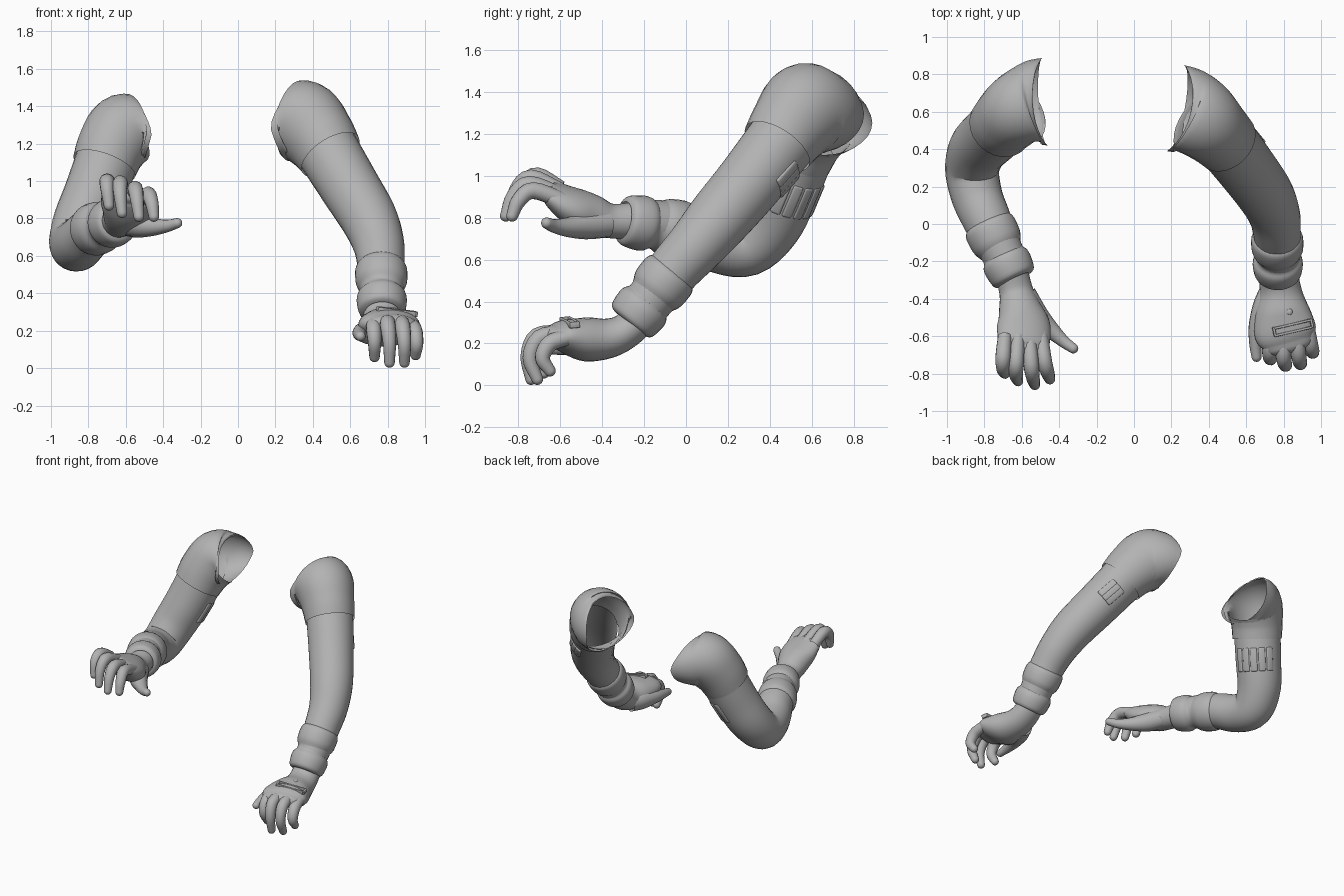
import bpy, bmesh, math
from mathutils import Vector, Matrix

if "Cube" in bpy.data.objects:
    bpy.data.objects.remove(bpy.data.objects["Cube"])

grey = bpy.data.materials.new("plain grey")
grey.diffuse_color = (0.45, 0.45, 0.45, 1)
grey.use_nodes = True
grey.node_tree.nodes["Principled BSDF"].inputs["Base Color"].default_value = grey.diffuse_color


def finish(name, bm, angle=50):
    bmesh.ops.recalc_face_normals(bm, faces=bm.faces)
    me = bpy.data.meshes.new(name)
    bm.to_mesh(me)
    bm.free()
    me.materials.append(grey)
    ob = bpy.data.objects.new(name, me)
    bpy.context.collection.objects.link(ob)
    bpy.ops.object.select_all(action='DESELECT')
    ob.select_set(True)
    bpy.context.view_layer.objects.active = ob
    bpy.ops.object.shade_smooth_by_angle(angle=math.radians(angle))
    return ob


def smooth_path(rows, steps):
    """Catmull-Rom through rows of (x, y, z, half width, half depth)."""
    rows = [Vector(r if len(r) == 5 else (*r, r[3])) for r in rows]
    pts = [rows[0] * 2 - rows[1]] + rows + [rows[-1] * 2 - rows[-2]]
    out = []
    for i in range(1, len(pts) - 2):
        a, b, c, d = pts[i - 1:i + 3]
        for k in range(steps):
            t = k / steps
            out.append((b * 2 + (c - a) * t + (a * 2 - b * 5 + c * 4 - d) * t * t
                        + (b * 3 - a - c * 3 + d) * t ** 3) / 2)
    return out + [rows[-1]]


def tube(name, rows, ref, steps=5, sides=28, dome=False, notch=0.0):
    """Sweep an oval along a path; dome rounds the far end, notch cuts back the top of the near rim."""
    path = smooth_path(rows, steps)
    bm = bmesh.new()
    side = Vector(ref)
    rings = []

    def ring(c, a, b, u, v, t, cut=0.0):
        vs = []
        for k in range(sides):
            q = math.tau * k / sides
            d = u * (a * math.cos(q)) + v * (b * math.sin(q))
            vs.append(bm.verts.new(c + d + t * (cut * max(0, d.z / b) ** 1.3)))
        rings.append(vs)

    for i, p in enumerate(path):
        c = Vector(p[:3])
        t = (Vector(path[min(i + 1, len(path) - 1)][:3])
             - Vector(path[max(i - 1, 0)][:3])).normalized()
        side = (side - t * side.dot(t)).normalized()
        v = t.cross(side)
        ring(c, p[3], p[4], side, v, t, notch * max(0, 1 - i / (3 * steps)))
    if dome:
        r = min(p[3], p[4])
        for k in range(1, 6):
            q = math.pi / 2 * k / 5.3
            ring(c + t * (r * math.sin(q)), p[3] * math.cos(q), p[4] * math.cos(q), side, v, t)
        bm.faces.new(rings[-1])
    for r0, r1 in zip(rings, rings[1:]):
        for k in range(sides):
            n = (k + 1) % sides
            bm.faces.new((r0[k], r0[n], r1[n], r1[k]))
    return finish(name, bm)


def cuff(name, p0, p1, r0, r1):
    """Rolled band: a stepped profile swept between two points."""
    profile = [(0, .86), (.04, .98), (.12, 1.07), (.32, 1.09), (.42, 1.02), (.5, .92),
               (.58, .94), (.64, 1.06), (.74, 1.12), (.9, 1.09), (.97, 1.0), (1, .8)]
    p0, p1 = Vector(p0), Vector(p1)
    rows = [(*p0.lerp(p1, s), (r0 + (r1 - r0) * s) * k) for s, k in profile]
    tube(name, rows, (1, 0, 0), steps=2, sides=32)


def block(name, centre, size, normal, along, bevel):
    """Rounded block whose local z points along normal and local x along the given axis."""
    n = Vector(normal).normalized()
    x = Vector(along)
    x = (x - n * x.dot(n)).normalized()
    m = Matrix((x, n.cross(x), n)).transposed().to_4x4()
    m.translation = Vector(centre)
    bm = bmesh.new()
    bmesh.ops.create_cube(bm, size=1)
    bmesh.ops.scale(bm, vec=size, verts=bm.verts)
    bmesh.ops.bevel(bm, geom=bm.edges[:], offset=bevel, segments=3, profile=.5, affect='EDGES')
    bmesh.ops.transform(bm, matrix=m, verts=bm.verts)
    finish(name, bm)


def ribs(name, centre, axis, facing, radius, count, spacing, size):
    """Row of raised ribs laid around a sleeve."""
    t = Vector(axis).normalized()
    n = Vector(facing)
    n = (n - t * n.dot(t)).normalized()
    for k in range(count):
        d = Matrix.Rotation((k - (count - 1) / 2) * spacing, 3, t) @ n
        block(name, Vector(centre) + d * radius, size, d, t, .01)


# ---- Bent arm on the -x side ----
tube("bent_shoulder_sleeve", [
    (-.475, .655, 1.25, .235, .155), (-.53, .65, 1.262, .225, .18), (-.61, .62, 1.265, .2, .2),
    (-.675, .565, 1.18, .185, .188), (-.715, .52, 1.08, .176, .174)],
    (0, 1, 0), notch=.11)
tube("bent_arm_sleeve", [
    (-.69, .55, 1.14, .168), (-.765, .475, .94, .163), (-.835, .4, .775, .156),
    (-.865, .29, .665, .145), (-.84, .15, .675, .137), (-.79, .03, .725, .13),
    (-.74, -.08, .76, .12), (-.68, -.2, .78, .11)], (0, 1, 0))
cuff("bent_cuff", (-.785, .01, .735), (-.635, -.3, .79), .135, .112)
tube("bent_hand", [
    (-.66, -.24, .785, .09), (-.63, -.36, .785, .092, .082), (-.61, -.45, .815, .115, .095),
    (-.59, -.54, .855, .145, .088), (-.59, -.63, .91, .14, .06), (-.59, -.66, .925, .12, .045)],
    (.93, 0, -.3), dome=True)
bent_fingers = {
    "little": [(-.69, -.6, .94), (-.70, -.71, 1.0), (-.70, -.775, .96), (-.69, -.8, .87)],
    "ring": [(-.62, -.6, .93), (-.63, -.74, .99), (-.63, -.81, .93), (-.62, -.84, .83)],
    "middle": [(-.56, -.6, .91), (-.55, -.75, .96), (-.54, -.825, .90), (-.53, -.86, .81)],
    "index": [(-.5, -.58, .88), (-.48, -.73, .93), (-.46, -.80, .88), (-.45, -.83, .81)],
    "thumb": [(-.59, -.38, .775), (-.53, -.48, .765), (-.45, -.56, .755), (-.38, -.625, .76),
              (-.325, -.665, .775)]}

# ---- Reaching arm on the +x side ----
tube("reaching_shoulder_sleeve", [
    (.22, .62, 1.285, .235, .185), (.285, .605, 1.303, .23, .208), (.355, .565, 1.31, .215, .22),
    (.435, .495, 1.23, .19, .2), (.495, .435, 1.14, .176, .178)],
    (0, 1, 0), notch=.15)
tube("reaching_arm_sleeve", [
    (.475, .46, 1.17, .168), (.60, .3, .965, .16), (.70, .16, .8, .152), (.75, .05, .67, .138),
    (.765, -.05, .56, .127), (.77, -.14, .45, .12), (.77, -.22, .35, .11)], (0, 1, 0))
cuff("reaching_cuff", (.765, -.06, .55), (.77, -.27, .295), .132, .116)
tube("reaching_hand", [
    (.77, -.2, .35, .1, .09), (.775, -.28, .265, .105, .085), (.785, -.37, .225, .115, .095),
    (.795, -.48, .22, .15, .105), (.81, -.58, .235, .165, .08), (.825, -.64, .235, .135, .055)],
    (1, 0, -.1), dome=True)
reaching_fingers = {
    "index": [(.73, -.57, .24), (.725, -.68, .22), (.73, -.72, .14), (.73, -.68, .06)],
    "middle": [(.80, -.59, .25), (.80, -.71, .235), (.81, -.755, .14), (.81, -.74, .03)],
    "ring": [(.87, -.59, .25), (.88, -.70, .225), (.89, -.745, .13), (.89, -.71, .03)],
    "little": [(.93, -.56, .23), (.945, -.65, .2), (.955, -.685, .13), (.95, -.65, .07)],
    "thumb": [(.74, -.36, .2), (.70, -.45, .195), (.66, -.55, .19), (.65, -.64, .18),
              (.655, -.71, .17)]}

# Fingers and thumbs
for arm, fingers in (("bent", bent_fingers), ("reaching", reaching_fingers)):
    for name, pts in fingers.items():
        radii = (.07, .068, .048, .034, .027) if name == "thumb" else (.038, .041, .036, .028)
        tube(f"{arm}_{name}_finger", [(*p, r) for p, r in zip(pts, radii)],
             (1, 0, .1), steps=4, sides=14, dome=True)

# Raised slot frame and stud on the back of the reaching hand
up = (.14, -.06, 1)
for dy in (-.02, .02):
    block("hand_slot_rim", (.85, -.555 + dy, .301 + dy * .1), (.21, .013, .03), up, (1, .22, 0), .005)
for sx in (-1, 1):
    block("hand_slot_end", (.85 + sx * .1, -.553 + sx * .022, .301 - sx * .012), (.014, .05, .03),
          up, (1, .22, 0), .005)
block("hand_stud", (.83, -.47, .31), (.035, .035, .03), (0, 0, 1), (1, 0, 0), .012)

# Ribbed band on the bent sleeve, pocket pad on the reaching sleeve
ribs("bent_sleeve_rib", (-.765, .475, .95), (-.36, -.36, -.86), (.75, .6, 0), .155, 5, .36, (.17, .05, .034))
ribs("reaching_sleeve_pad", (.55, .365, 1.04), (.48, -.58, -.66), (.5, .75, -.4), .152, 3, .25, (.15, .05, .034))
